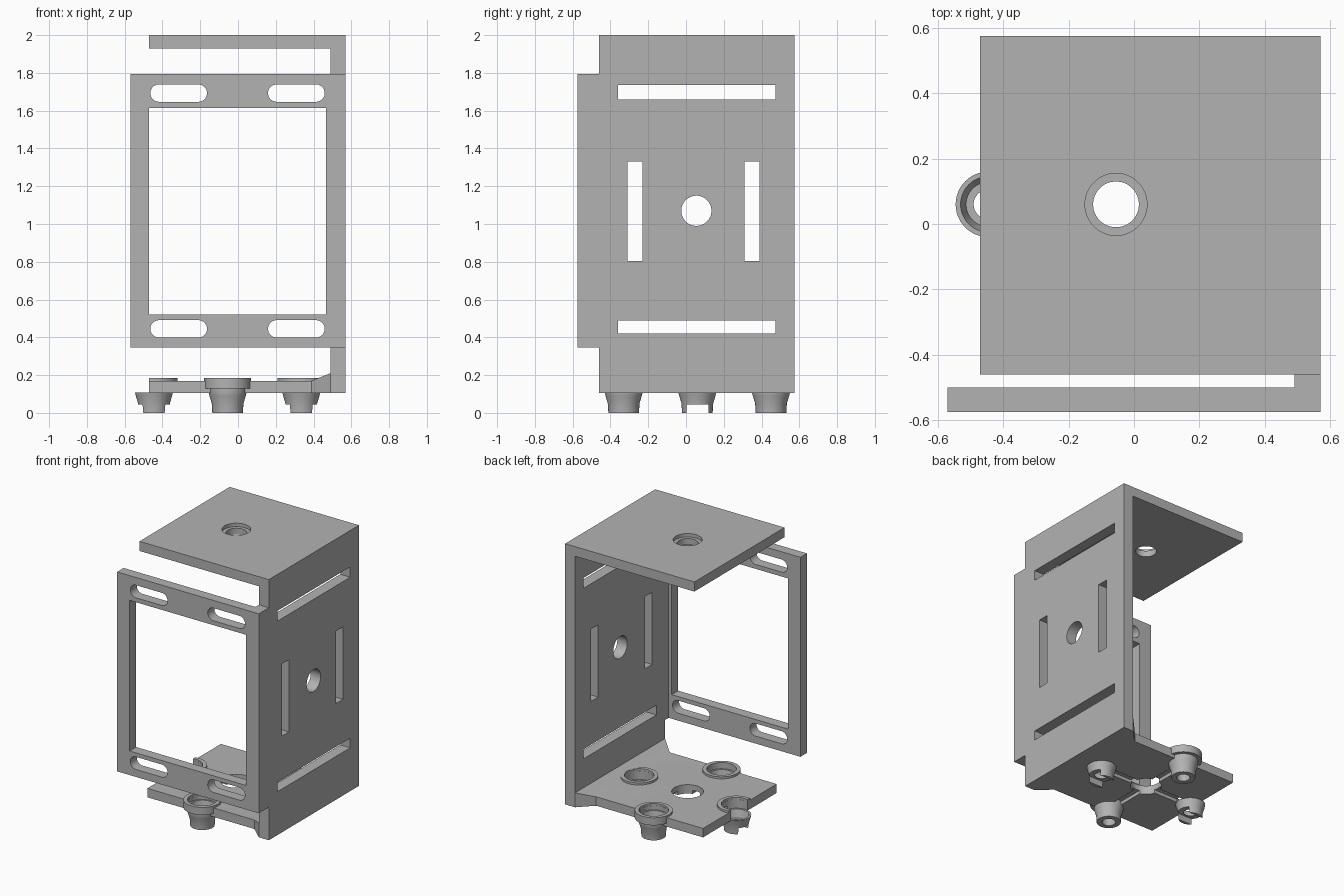
import bpy, bmesh, math
from mathutils import Matrix

if "Cube" in bpy.data.objects:
    bpy.data.objects.remove(bpy.data.objects["Cube"])

grey = bpy.data.materials.new("plain grey")
grey.use_nodes = True
grey.diffuse_color = (0.45, 0.45, 0.45, 1)
grey.node_tree.nodes["Principled BSDF"].inputs["Base Color"].default_value = (0.45, 0.45, 0.45, 1)

CX, CY = -0.055, 0.06      # axis of the cup pattern
REACH = 0.39               # cup distance from that axis


def finish(name, bm):
    bmesh.ops.recalc_face_normals(bm, faces=bm.faces)
    mesh = bpy.data.meshes.new(name)
    bm.to_mesh(mesh)
    bm.free()
    mesh.materials.append(grey)
    obj = bpy.data.objects.new(name, mesh)
    bpy.context.collection.objects.link(obj)
    return obj


def box(name, x, y, z):
    bm = bmesh.new()
    bmesh.ops.create_cube(bm, size=1)
    for v in bm.verts:
        for i, (lo, hi) in enumerate((x, y, z)):
            v.co[i] = lo if v.co[i] < 0 else hi
    return finish(name, bm)


def prism(name, points, axis, lo, hi):
    """Extrude a 2D outline along the x, y or z axis."""
    bm = bmesh.new()

    def place(a, b):
        return {"x": (lo, a, b), "y": (a, lo, b), "z": (a, b, lo)}[axis]
    face = bm.faces.new([bm.verts.new(place(a, b)) for a, b in points])
    new = bmesh.ops.extrude_face_region(bm, geom=[face])["geom"]
    for v in new:
        if isinstance(v, bmesh.types.BMVert):
            v.co["xyz".index(axis)] = hi
    return finish(name, bm)


def capsule(a, b, r, half=0.0, n=40):
    """Circle outline, stretched sideways by half when it is a slot."""
    angles = [2 * math.pi * (i + 0.5) / n for i in range(n)]
    return [(a + r * math.cos(t) + math.copysign(half, math.cos(t)), b + r * math.sin(t))
            for t in angles]


def lathe(name, profile, x, y, n=48):
    bm = bmesh.new()
    rings = []
    for i in range(n):
        t = 2 * math.pi * i / n
        rings.append([bm.verts.new((x + r * math.cos(t), y + r * math.sin(t), z))
                      for r, z in profile])
    for i in range(n):
        a, b = rings[i], rings[(i + 1) % n]
        for j in range(len(profile)):
            k = (j + 1) % len(profile)
            bm.faces.new((a[j], a[k], b[k], b[j]))
    return finish(name, bm)


def apply_boolean(obj, other, operation="DIFFERENCE"):
    mod = obj.modifiers.new("shape", "BOOLEAN")
    mod.operation, mod.solver, mod.object = operation, "EXACT", other
    bpy.context.view_layer.objects.active = obj
    bpy.ops.object.modifier_apply(modifier=mod.name)
    bpy.data.objects.remove(other)


def smooth(obj):
    bpy.ops.object.select_all(action="DESELECT")
    obj.select_set(True)
    bpy.context.view_layer.objects.active = obj
    bpy.ops.object.shade_smooth_by_angle(angle=math.radians(30))


# Side wall with a forward tab, four slots and a round hole
wall = prism("side_wall", [(-0.46, 0.105), (0.575, 0.105), (0.575, 2), (-0.46, 2),
                           (-0.46, 1.795), (-0.575, 1.795), (-0.575, 0.345), (-0.46, 0.345)],
             "x", 0.49, 0.57)
for y, z in (((-0.36, 0.475), (1.66, 1.735)), ((-0.36, 0.475), (0.42, 0.49)),
             ((-0.31, -0.23), (0.805, 1.33)), ((0.31, 0.39), (0.805, 1.33))):
    apply_boolean(wall, box("cutter", (0.4, 0.7), y, z))
apply_boolean(wall, prism("cutter", capsule(0.055, 1.07, 0.08), "x", 0.4, 0.7))

# Front frame with window and four rounded slots
frame = box("front_frame", (-0.57, 0.49), (-0.575, -0.5), (0.345, 1.795))
apply_boolean(frame, box("cutter", (-0.47, 0.465), (-0.7, -0.4), (0.52, 1.615)))
for x in (-0.314, 0.309):
    for z in (0.445, 1.693):
        apply_boolean(frame, prism("cutter", capsule(x, z, 0.046, 0.104), "y", -0.7, -0.4))

# Top plate with a counterbored hole
top = box("top_plate", (-0.47, 0.49), (-0.46, 0.575), (1.93, 2))
apply_boolean(top, prism("cutter", capsule(CX, CY, 0.07), "z", 1.8, 2.1))
apply_boolean(top, prism("cutter", capsule(CX, CY, 0.095), "z", 1.975, 2.1))

# Bottom plate, with a flared root where it meets the wall
bottom = box("bottom_plate", (-0.47, 0.39), (-0.37, 0.475), (0.105, 0.17))
root = box("bottom_plate_root", (0.39, 0.49), (-0.46, 0.575), (0.105, 0.21))
for v in root.data.vertices:
    if v.co.x < 0.4:
        v.co.y = -0.37 if v.co.y < 0 else 0.475
        v.co.z = min(v.co.z, 0.17)
apply_boolean(bottom, root, "UNION")

# Cross grooves on the underside, centre hole and cup holes
apply_boolean(bottom, box("cutter", (CX - REACH, CX + REACH), (CY - 0.03, CY + 0.03), (0, 0.13)))
apply_boolean(bottom, box("cutter", (CX - 0.03, CX + 0.03), (CY - REACH, CY + REACH), (0, 0.13)))
apply_boolean(bottom, prism("cutter", capsule(CX, CY, 0.105), "z", 0, 0.3))
spots = {"left": (CX + REACH, CY), "right": (CX - REACH, CY),
         "front": (CX, CY - REACH), "back": (CX, CY + REACH)}
for x, y in spots.values():
    apply_boolean(bottom, prism("cutter", capsule(x, y, 0.097), "z", 0, 0.3))

# Cups below the plate, each with a collar; the side pair is slotted across
CUP = [(0.1, 0.107), (0.096, 0.09), (0.084, 0.05), (0.081, 0), (0.045, 0),
       (0.045, 0.05), (0.068, 0.05), (0.085, 0.107)]
CUP_TALL = [(0.1, 0.14)] + CUP[:-1] + [(0.085, 0.14)]
COLLAR = [(0.125, 0.13), (0.125, 0.185), (0.098, 0.185), (0.098, 0.13)]
for side, (x, y) in spots.items():
    slotted = side in ("left", "right")
    cup = lathe(side + "_cup", CUP if slotted else CUP_TALL, x, y)
    if slotted:
        apply_boolean(cup, box("cutter", (x - 0.2, x + 0.2), (y - 0.058, y + 0.058), (-0.1, 0.045)))
    collar = lathe(side + "_collar", COLLAR, x, y)
    if side == "right":
        apply_boolean(collar, box("cutter", (-0.8, -0.47), (-0.5, 0.5), (0, 0.3)))
    smooth(cup)
    smooth(collar)

for part in (wall, frame, top, bottom):
    smooth(part)
